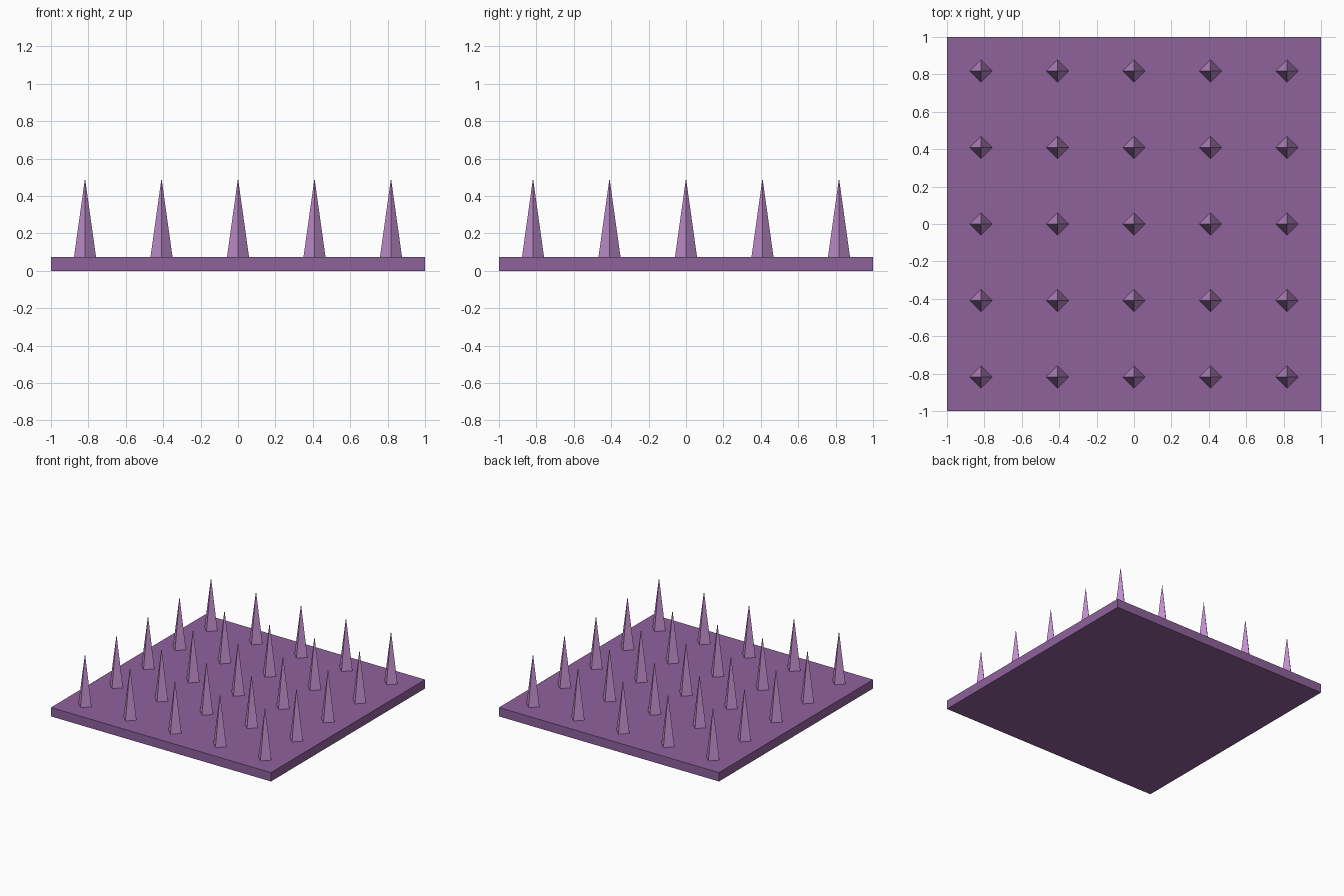
import bpy

if "Cube" in bpy.data.objects:
    bpy.data.objects.remove(bpy.data.objects["Cube"])

SLAB_H = 0.073
TIP_Z = 0.495
SPIKE_R = 0.059
PITCH = 0.409


def material(name, rgb):
    mat = bpy.data.materials.new(name)
    mat.diffuse_color = (*rgb, 1)
    mat.use_nodes = True
    mat.node_tree.nodes["Principled BSDF"].inputs["Base Color"].default_value = mat.diffuse_color
    return mat


slab_mat = material("purple", (0.275, 0.122, 0.33))
spike_mat = material("light_purple", (0.54, 0.27, 0.62))

# Base slab
bpy.ops.mesh.primitive_cube_add(size=1, location=(0, 0, SLAB_H / 2))
slab = bpy.context.object
slab.name = "base_slab"
slab.scale = (2, 2, SLAB_H)
slab.data.materials.append(slab_mat)

# Four-sided spike, shared by the whole grid
height = TIP_Z - SLAB_H
bpy.ops.mesh.primitive_cone_add(vertices=4, radius1=SPIKE_R, radius2=0, depth=height)
first = bpy.context.object
mesh = first.data
mesh.name = "spike"
mesh.materials.append(spike_mat)
bpy.data.objects.remove(first)

# 5 x 5 grid of spikes
for row in range(5):
    for col in range(5):
        spike = bpy.data.objects.new(f"spike_{row + 1}_{col + 1}", mesh)
        spike.location = ((col - 2) * PITCH, (row - 2) * PITCH, SLAB_H + height / 2)
        bpy.context.collection.objects.link(spike)
